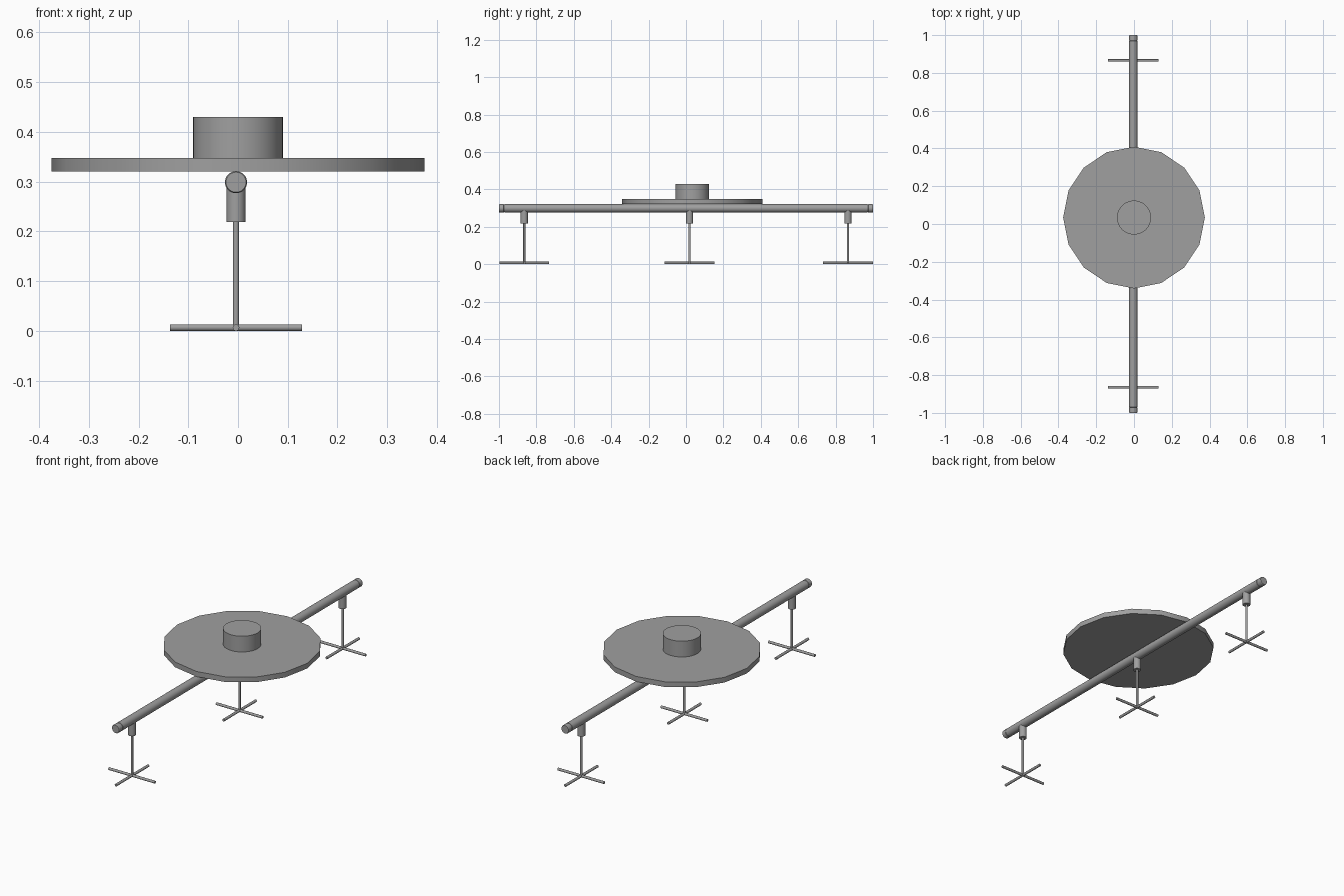
import bpy, bmesh, math
from mathutils import Vector

if "Cube" in bpy.data.objects:
    bpy.data.objects.remove(bpy.data.objects["Cube"])

CX = -0.004      # centre line of the rail and stands
RAIL_Z = 0.299

# Dark grey finish shared by every part
dark = bpy.data.materials.new("dark_grey")
dark.diffuse_color = (0.35, 0.35, 0.35, 1)
dark.use_nodes = True
dark.node_tree.nodes["Principled BSDF"].inputs["Base Color"].default_value = dark.diffuse_color


def lathe(name, profile, origin, axis='Z', sides=32):
    """Closed solid from (radius, position along axis) rings."""
    bm = bmesh.new()
    rings = []
    for r, t in profile:
        ring = []
        for i in range(sides):
            a = 2 * math.pi * i / sides
            u, v = r * math.cos(a), r * math.sin(a)
            co = {'X': (t, u, v), 'Y': (u, t, v), 'Z': (u, v, t)}[axis]
            ring.append(bm.verts.new(Vector(co) + Vector(origin)))
        rings.append(ring)
    for a, b in zip(rings, rings[1:]):
        for i in range(sides):
            j = (i + 1) % sides
            bm.faces.new((a[i], a[j], b[j], b[i]))
    bm.faces.new(rings[0])
    bm.faces.new(rings[-1])
    bmesh.ops.recalc_face_normals(bm, faces=bm.faces)
    me = bpy.data.meshes.new(name)
    bm.to_mesh(me)
    bm.free()
    me.materials.append(dark)
    ob = bpy.data.objects.new(name, me)
    bpy.context.collection.objects.link(ob)
    bpy.ops.object.select_all(action='DESELECT')
    ob.select_set(True)
    bpy.context.view_layer.objects.active = ob
    bpy.ops.object.shade_smooth_by_angle(angle=math.radians(31))
    return ob


# Long horizontal rail with a shallow grooved cap at each end
half = [(0.0222, 0.970), (0.0205, 0.971), (0.0205, 0.974),
        (0.0222, 0.975), (0.0222, 0.997), (0.0202, 1.0)]
rail = [(r, -t) for r, t in reversed(half)] + half
lathe("rail", rail, (CX, 0, RAIL_Z), 'Y')

# Sixteen-sided plate and round hub on top
lathe("round_plate", [(0.375, 0.321), (0.375, 0.348)], (0, 0.034, 0), sides=16)
lathe("hub", [(0.09, 0.348), (0.09, 0.43)], (0, 0.034, 0), sides=48)

# Three stands: socket, post and crossed feet
for tag, y in (("front", -0.865), ("middle", 0.019), ("back", 0.866)):
    lathe(tag + "_socket", [(0.019, 0.219), (0.019, 0.29)], (CX, y, 0))
    lathe(tag + "_post", [(0.006, 0.006), (0.006, 0.23)], (CX, y, 0), sides=16)
    for axis in 'XY':
        lathe(f"{tag}_foot_{axis.lower()}", [(0.0067, -0.133), (0.0067, 0.133)],
              (CX, y, 0.0067), axis, sides=16)
